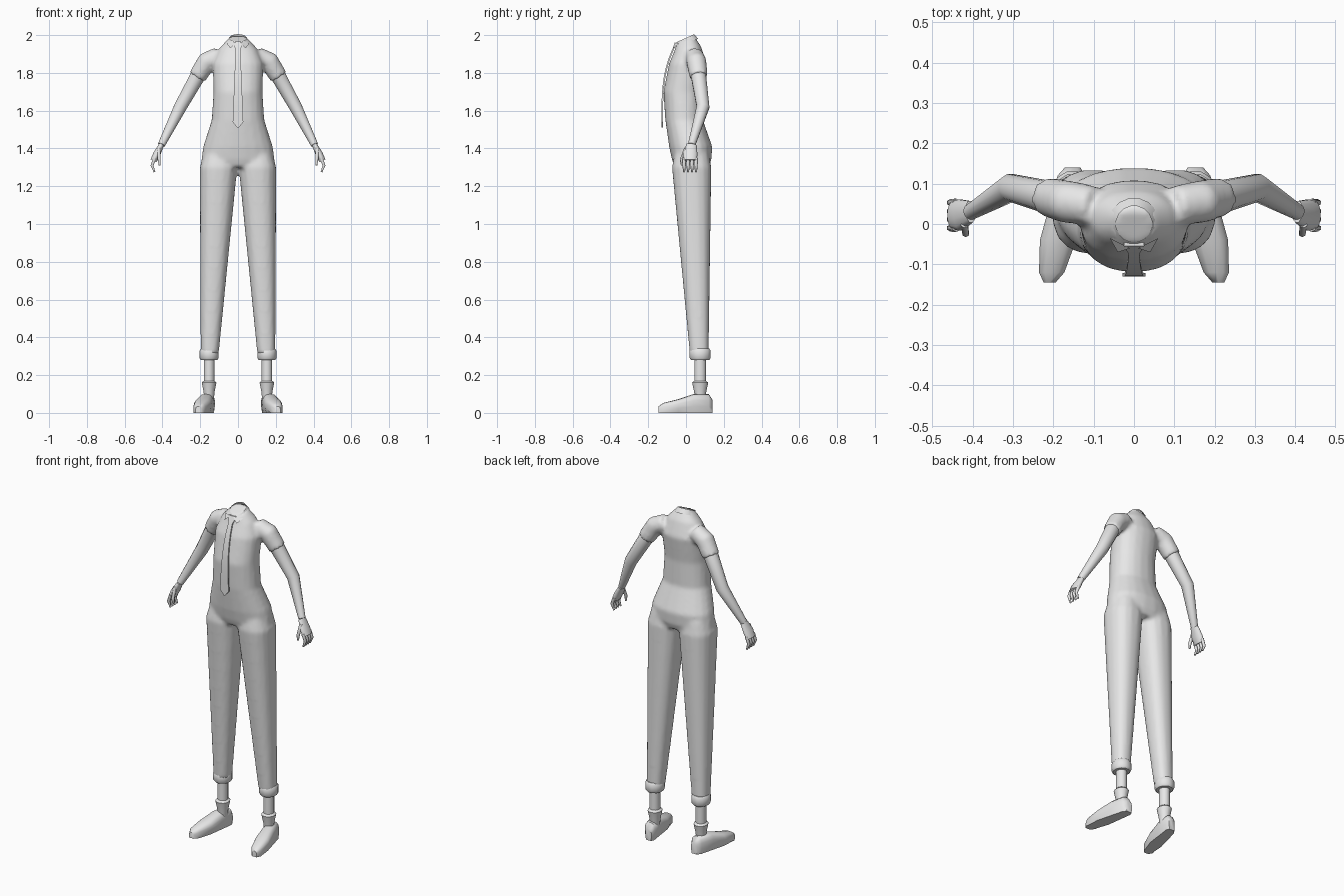
import bpy
import bmesh
import math
from mathutils import Vector

cube = bpy.data.objects.get("Cube")
if cube:
    bpy.data.objects.remove(cube, do_unlink=True)

shade = (.8, .8, .8, 1)
grey = bpy.data.materials.new("plain_grey")
grey.use_nodes = True
grey.diffuse_color = shade
grey.node_tree.nodes["Principled BSDF"].inputs["Base Color"].default_value = shade


def loft(bm, rings, sides=12, power=1, caps=True):
    """Skin a list of (centre, u, v) ellipses; power under 1 squares them off."""
    loops = []
    for centre, u, v in rings:
        loop = []
        for i in range(sides):
            angle = math.tau * (i + .5) / sides
            co, si = math.cos(angle), math.sin(angle)
            across = u * math.copysign(abs(co) ** power, co)
            along = v * math.copysign(abs(si) ** power, si)
            loop.append(bm.verts.new(centre + across + along))
        loops.append(loop)
    for low, high in zip(loops, loops[1:]):
        for i in range(sides):
            j = (i + 1) % sides
            bm.faces.new((low[i], low[j], high[j], high[i]))
    if caps:
        bm.faces.new(loops[0])
        bm.faces.new(loops[-1])


def level(x, z, half_width, front, back, tilt=0):
    """One horizontal ring, its back raised by tilt."""
    return (Vector((x, (front + back) / 2, z)), Vector((half_width, 0, 0)),
            Vector((0, (back - front) / 2, tilt)))


def stack(x, y, profile, depth=1, tilt=0):
    """Rings around an upright axis from a (height, radius) profile."""
    return [level(x, z, r, y - r * depth, y + r * depth, tilt) for z, r in profile]


def tube(side, path, radii, depth=1):
    """Rings across a path, deepened along y and placed on one side."""
    points = [Vector((side * x, y, z)) for x, y, z in path]
    rings = []
    for i, (point, radius) in enumerate(zip(points, radii)):
        before, after = points[max(i - 1, 0)], points[min(i + 1, len(points) - 1)]
        heading = (after - before).normalized()
        u = heading.cross(Vector((0, 1, 0))).normalized()
        rings.append((point, u * radius, heading.cross(u) * radius * depth))
    return rings


def finish(bm, name, angle=50):
    bmesh.ops.recalc_face_normals(bm, faces=bm.faces)
    mesh = bpy.data.meshes.new(name)
    bm.to_mesh(mesh)
    bm.free()
    mesh.materials.append(grey)
    part = bpy.data.objects.new(name, mesh)
    bpy.context.collection.objects.link(part)
    bpy.ops.object.select_all(action='DESELECT')
    part.select_set(True)
    bpy.context.view_layer.objects.active = part
    bpy.ops.object.shade_smooth_by_angle(angle=math.radians(angle))
    return part


# Joints of the arm, shared by sleeve, arm and hand
collarbone = (.1, .045, 1.89)
shoulder = (.165, .055, 1.86)
sleeve_end = (.215, .067, 1.78)
elbow = (.305, .09, 1.62)
wrist = (.405, .03, 1.42)

# Shirt and trousers: torso, sleeves and legs blended into one smooth surface
bm = bmesh.new()
loft(bm, [
    level(0, 1.3, .17, -.06, .12),
    level(0, 1.34, .195, -.075, .135),
    level(0, 1.41, .185, -.09, .14),
    level(0, 1.55, .14, -.11, .09),
    level(0, 1.7, .13, -.12, .09),
    level(0, 1.85, .135, -.09, .11),
    level(0, 1.93, .1, -.06, .08, .01),
    level(0, 1.98, .05, -.05, .04, .02),
], sides=20, power=.9)
for side in (-1, 1):
    loft(bm, [
        level(side * .1, 1.38, .08, -.06, .12),
        level(side * .103, 1.3, .1, -.075, .135),
        level(side * .15, .31, .048, .02, .12),
    ], sides=16, power=.85)
    loft(bm, tube(side, [collarbone, shoulder, sleeve_end], [.05, .054, .049]))
suit = finish(bm, "shirt_and_trousers")
blend = suit.modifiers.new("blend", 'REMESH')
blend.mode = 'VOXEL'
blend.voxel_size = .011
blend.use_smooth_shade = True
soften = suit.modifiers.new("soften", 'SMOOTH')
soften.iterations = 5

# Collar: a tilted band with two pointed front flaps
bm = bmesh.new()
band = [(1.97, .05), (1.985, .045), (1.96, .065)]
loft(bm, stack(0, 0, band, tilt=.02), sides=16, caps=False)
for side in (-1, 1):
    flap = [(.01, -.06, 1.96), (.06, -.035, 1.955), (.04, -.07, 1.93)]
    bm.faces.new([bm.verts.new((side * x, y, z)) for x, y, z in flap])
finish(bm, "collar")


# Tie: knot, widening blade and tip, hanging along a curve down the chest
def tie_ring(z, half_width):
    hang = max(z - 1.55, 0) / .4
    y = .07 * hang ** 3 - .126
    return level(0, z, half_width * math.sqrt(2), y - .006, y + .006)


bm = bmesh.new()
steps = 8
blade = [tie_ring(1.92 - .38 * i / steps, .013 + .015 * i / steps) for i in range(steps + 1)]
loft(bm, [tie_ring(1.96, .025)] + blade + [tie_ring(1.51, .004)], sides=4)
finish(bm, "tie", angle=30)

# Lower leg profiles as (height, radius)
lower_leg = {
    "cuff": [(.34, .045), (.33, .052), (.29, .052), (.28, .045)],
    "shin": [(.3, .029), (.15, .029)],
    "sock": [(.17, .03), (.16, .04), (.11, .03), (.06, .025)],
}
# Shoe sections from heel to toe as (y, half width, top)
shoe = [(.14, .02, .07), (.12, .034, .1), (.04, .04, .1),
        (-.04, .046, .073), (-.12, .032, .053), (-.145, .015, .035)]

for side, label in ((-1, "right_"), (1, "left_")):
    # Bare arm coming out of the sleeve
    bm = bmesh.new()
    loft(bm, tube(side, [shoulder, sleeve_end, elbow, wrist], [.04, .041, .035, .02]))
    finish(bm, label + "arm")

    # Hand with four curled fingers and a thumb
    bm = bmesh.new()
    palm = [wrist, (.43, .022, 1.37), (.447, .022, 1.335)]
    loft(bm, tube(side, palm, [.014, .02, .018], depth=2))
    digit_radii = [.01, .009, .005]
    for i in range(4):
        y = .021 * i - .01
        finger = [(.44, y, 1.35), (.455, y, 1.31), (.442, y, 1.275)]
        loft(bm, tube(side, finger, digit_radii), sides=6)
    thumb = [(.42, 0, 1.4), (.417, -.024, 1.34), (.415, -.022, 1.31)]
    loft(bm, tube(side, thumb, digit_radii), sides=6)
    finish(bm, label + "hand", angle=70)

    # Turned-up cuff, shin and sock
    for part, profile in lower_leg.items():
        bm = bmesh.new()
        loft(bm, stack(side * .153, .075, profile, depth=1.1))
        finish(bm, label + part)

    # Shoe turned outwards, with a flat sole
    bm = bmesh.new()
    loft(bm, [(Vector((side * (.18 - y / 5), y, top / 2)), Vector((width, 0, 0)),
               Vector((0, 0, top / 2))) for y, width, top in shoe], sides=14, power=.75)
    for vert in bm.verts:
        if vert.co.z < .018:
            vert.co.z = 0
    finish(bm, label + "shoe")
